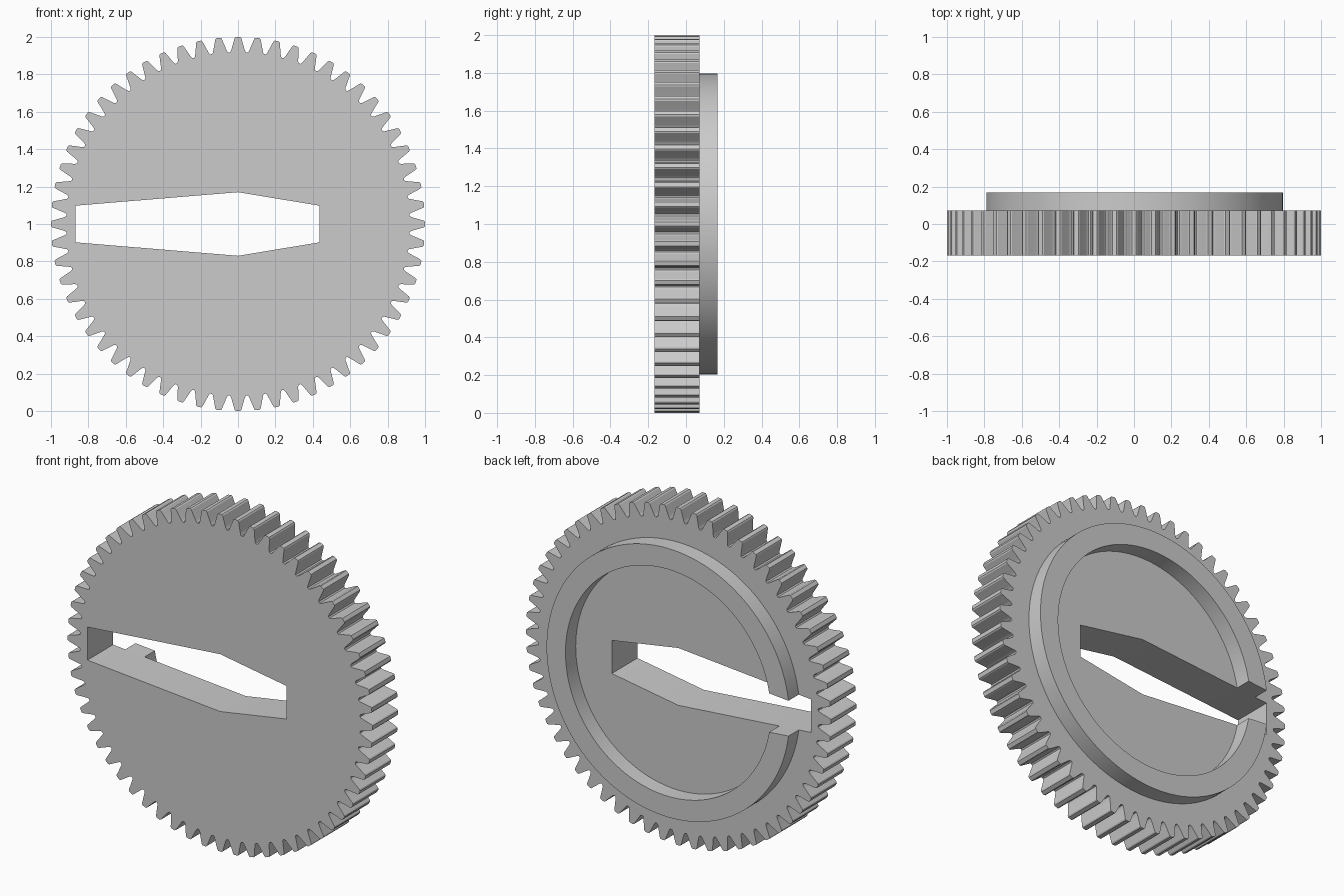
import bpy
import bmesh
from math import sin, cos, pi

old = bpy.data.objects.get("Cube")
if old:
    bpy.data.objects.remove(old, do_unlink=True)

TEETH = 60
FRONT, STEP, BACK = -0.168, 0.072, 0.168

grey = bpy.data.materials.new("plain_grey")
grey.use_nodes = True
colour = (0.6, 0.6, 0.6, 1)
grey.diffuse_color = colour
grey.node_tree.nodes["Principled BSDF"].inputs["Base Color"].default_value = colour


def polar(radius, angle):
    return radius * sin(angle), 1 + radius * cos(angle)


def prism(name, outline, y0, y1):
    """Extrude a closed x-z outline from y0 to y1."""
    bm = bmesh.new()
    face = bm.faces.new([bm.verts.new((x, y0, z)) for x, z in outline])
    extruded = bmesh.ops.extrude_face_region(bm, geom=[face])
    moved = [v for v in extruded["geom"] if isinstance(v, bmesh.types.BMVert)]
    bmesh.ops.translate(bm, verts=moved, vec=(0, y1 - y0, 0))
    bmesh.ops.recalc_face_normals(bm, faces=bm.faces)
    mesh = bpy.data.meshes.new(name)
    bm.to_mesh(mesh)
    bm.free()
    mesh.materials.append(grey)
    obj = bpy.data.objects.new(name, mesh)
    bpy.context.collection.objects.link(obj)
    return obj


def activate(obj):
    bpy.ops.object.select_all(action="DESELECT")
    obj.select_set(True)
    bpy.context.view_layer.objects.active = obj


def cut(obj, cutter):
    activate(obj)
    mod = obj.modifiers.new("cut", "BOOLEAN")
    mod.operation = "DIFFERENCE"
    mod.solver = "EXACT"
    mod.object = cutter
    bpy.ops.object.modifier_apply(modifier=mod.name)


# Toothed wheel: half a tooth as (fraction of pitch, radius), mirrored
half_tooth = [(0.11, 1.0), (0.17, 0.994), (0.21, 0.98), (0.34, 0.94),
              (0.39, 0.926), (0.45, 0.919)]
tooth = [(-f, r) for f, r in reversed(half_tooth)] + [(0, 1.0)] + half_tooth
pitch = 2 * pi / TEETH
wheel = prism("gear_wheel",
              [polar(r, (i + f) * pitch) for i in range(TEETH) for f, r in tooth],
              FRONT, STEP)


# Raised ring on the back
def circle(radius, count=128):
    return [polar(radius, 2 * pi * i / count) for i in range(count)]


ring = prism("back_ring", circle(0.797), STEP, BACK)
bore = prism("ring_bore_cutter", circle(0.673), STEP - 0.1, BACK + 0.1)
cut(ring, bore)

# Tapered slot through the wheel and one side of the ring
upper = [(-0.87, 0.098), (0, 0.17), (0.436, 0.098)]
slot_outline = [(x, 1 + h) for x, h in upper] + [(x, 1 - h) for x, h in reversed(upper)]
slot = prism("slot_cutter", slot_outline, FRONT - 0.1, BACK + 0.1)
for part in (wheel, ring):
    cut(part, slot)
    activate(part)
    bpy.ops.object.shade_smooth_by_angle(angle=pi / 6)

# The cutters are no longer needed
for helper in (bore, slot):
    helper.hide_render = True
    bpy.data.objects.remove(helper, do_unlink=True)
